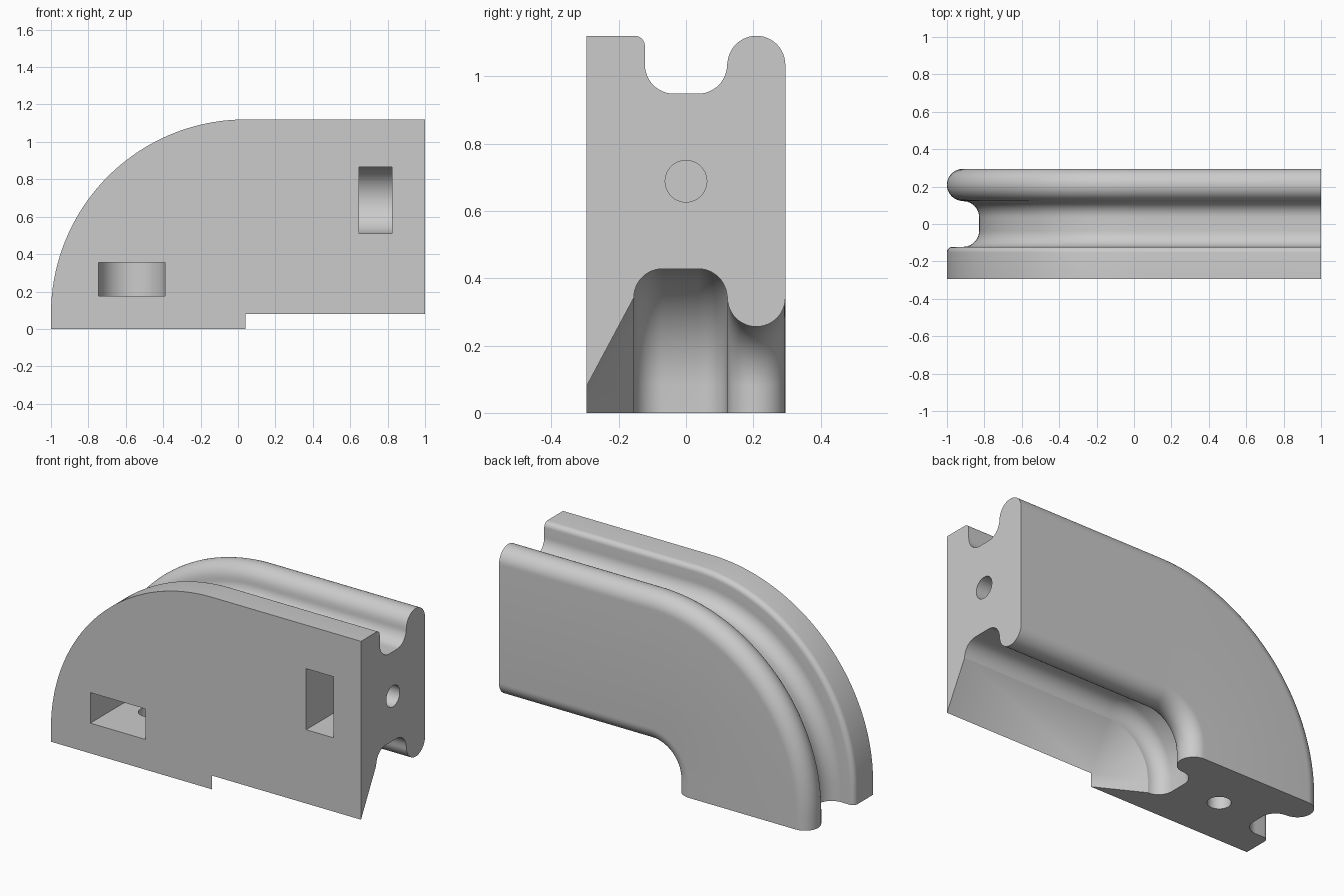
import bpy, bmesh, math
from mathutils import Matrix, Vector

cube = bpy.data.objects.get("Cube")
if cube:
    bpy.data.objects.remove(cube, do_unlink=True)

# Bend centre (x, z) and half thickness
CX, CZ, HALF = 0.04, 0.08, 0.295

grey = bpy.data.materials.new("plain grey")
grey.use_nodes = True
colour = (0.6, 0.6, 0.6, 1)
grey.diffuse_color = colour
grey.node_tree.nodes["Principled BSDF"].inputs["Base Color"].default_value = colour


def arc(y, r, radius, start, end, steps=12):
    """Points of a profile fillet, angles in degrees."""
    angles = [math.radians(start + (end - start) * i / steps) for i in range(steps + 1)]
    return [(y + radius * math.cos(a), r + radius * math.sin(a)) for a in angles]


def make_object(name, bm):
    bmesh.ops.recalc_face_normals(bm, faces=bm.faces)
    mesh = bpy.data.meshes.new(name)
    bm.to_mesh(mesh)
    bm.free()
    mesh.materials.append(grey)
    obj = bpy.data.objects.new(name, mesh)
    bpy.context.collection.objects.link(obj)
    return obj


# Cross-section as (y, distance from bend centre)
F = 0.086
TOP, UPPER, LOWER = 1.04, 0.954, 0.262
profile = [(-HALF, 0), (-HALF, TOP)]
profile += arc(-0.152, TOP - 0.03, 0.03, 90, 0, 6)       # front rim corner
profile += arc(-0.036, UPPER, F, 180, 270)               # outer groove
profile += arc(0.036, UPPER, F, 270, 360)
profile += arc(0.209, UPPER, F, 180, 0, 24)[1:]          # outer bead
profile += arc(0.209, LOWER, F, 0, -180, 24)             # inner bead
profile += arc(0.036, LOWER, F, 0, 90)[1:]               # inner channel
profile += arc(-0.069, LOWER, F, 90, 180)                # then slope to the front

# Sweep: straight run, quarter bend, short straight foot
BEND = 48
bm = bmesh.new()
rings = [[bm.verts.new((1, y, CZ + r)) for y, r in profile]]
for i in range(BEND + 1):
    a = math.pi / 2 * (1 + i / BEND)
    rings.append([bm.verts.new((CX + r * math.cos(a), y, CZ + r * math.sin(a)))
                  for y, r in profile])
rings.append([bm.verts.new((CX - r, y, 0)) for y, r in profile])
n = len(profile)
for a, b in zip(rings, rings[1:]):
    for j in range(n):
        k = (j + 1) % n
        bm.faces.new((a[j], a[k], b[k], b[j]))
bm.faces.new(rings[0])
bm.faces.new(rings[-1])
bmesh.ops.remove_doubles(bm, verts=bm.verts, dist=0.0001)
body = make_object("curved_rail_block", bm)


# Cutters, drawn along a local axis u that points out of the end face
def prism(name, outline, origin, axis, length):
    bm = bmesh.new()
    face = bm.faces.new([bm.verts.new(Vector(origin) + Vector(p)) for p in outline])
    out = bmesh.ops.extrude_face_region(bm, geom=[face])
    moved = [v for v in out["geom"] if isinstance(v, bmesh.types.BMVert)]
    bmesh.ops.translate(bm, verts=moved, vec=Vector(axis) * length)
    return make_object(name, bm)


R, MID = 0.178, 0.608
slot = [(-R, -0.4), (R, -0.4)] + [(p, q) for p, q in arc(0, 0, R, 0, 180, 32)]
bore = arc(0, 0, 0.062, 0, 360, 32)[:-1]
cutters = [
    prism("end_nut_slot", [(0, y, s) for s, y in slot], (0.646, 0, CZ + MID), (1, 0, 0), 0.178),
    prism("end_bore", [(0, y, s) for s, y in bore], (0.75, 0, CZ + MID), (1, 0, 0), 0.4),
    prism("foot_nut_slot", [(s, y, 0) for s, y in slot], (CX - MID, 0, 0.354), (0, 0, -1), 0.178),
    prism("foot_bore", [(s, y, 0) for s, y in bore], (CX - MID, 0, 0.25), (0, 0, -1), 0.4),
]

bpy.ops.object.select_all(action="DESELECT")
bpy.context.view_layer.objects.active = body
body.select_set(True)
for cutter in cutters:
    cutter.hide_render = True
    mod = body.modifiers.new(cutter.name, "BOOLEAN")
    mod.operation = "DIFFERENCE"
    mod.solver = "EXACT"
    mod.object = cutter
    bpy.ops.object.modifier_apply(modifier=mod.name)
for cutter in cutters:
    bpy.data.objects.remove(cutter, do_unlink=True)

bpy.ops.object.shade_smooth_by_angle(angle=math.radians(24))
